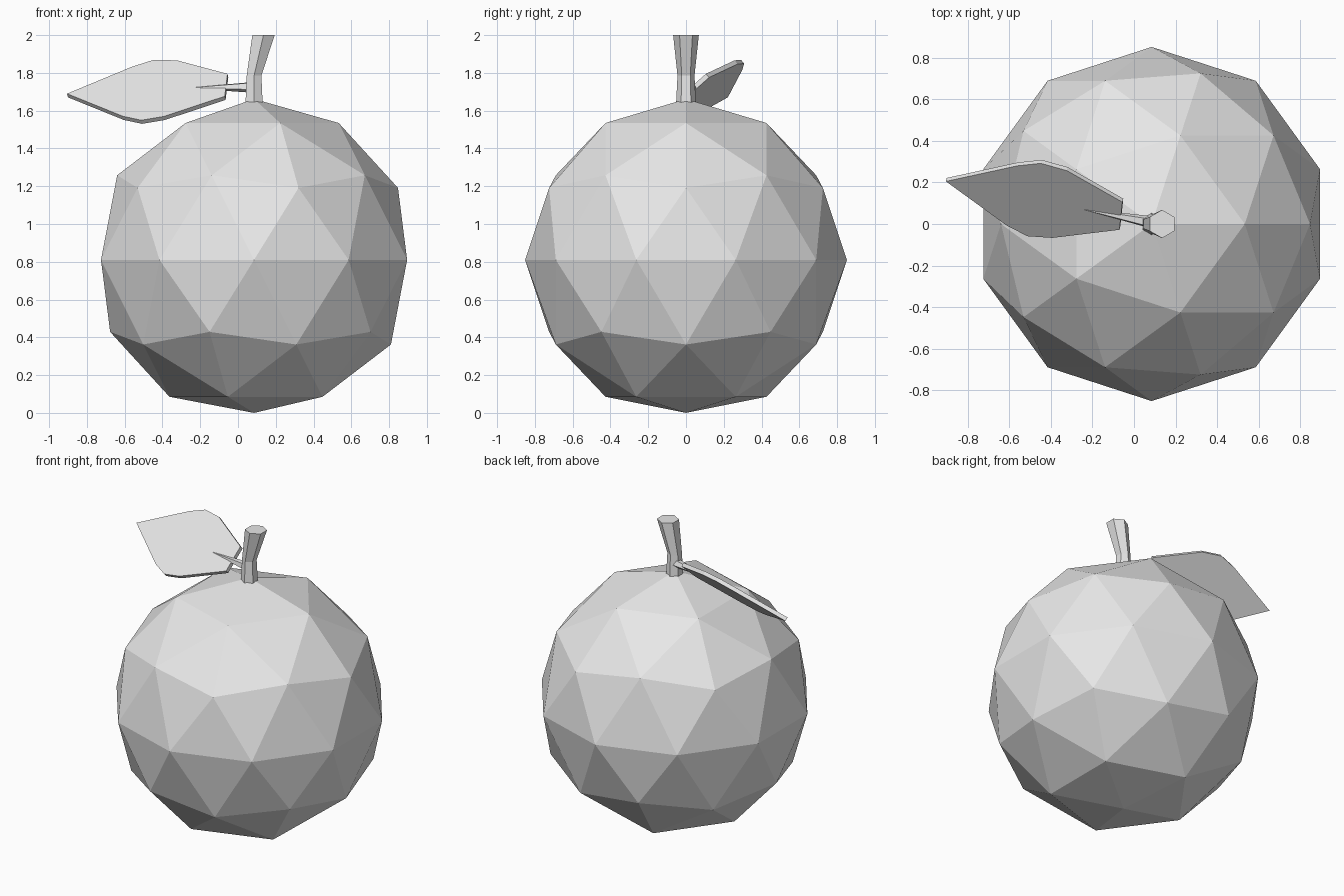
import bpy, bmesh, math
from mathutils import Vector

cube = bpy.data.objects.get("Cube")
if cube:
    bpy.data.objects.remove(cube, do_unlink=True)

grey = bpy.data.materials.new("plain_grey")
grey.use_nodes = True
grey.diffuse_color = (0.8, 0.8, 0.8, 1)
grey.node_tree.nodes["Principled BSDF"].inputs["Base Color"].default_value = grey.diffuse_color


def finish(name, bm):
    """Turn a bmesh into a flat-shaded object."""
    bmesh.ops.recalc_face_normals(bm, faces=bm.faces)
    mesh = bpy.data.meshes.new(name)
    bm.to_mesh(mesh)
    bm.free()
    mesh.materials.append(grey)
    obj = bpy.data.objects.new(name, mesh)
    bpy.context.collection.objects.link(obj)
    return obj


def tube(name, rings, sides, axis):
    """Loft polygon rings (centre, radius) lying square to the given axis."""
    bm = bmesh.new()
    turn = Vector((0, 0, 1)).rotation_difference(Vector(axis))
    loops = []
    for centre, radius in rings:
        loop = []
        for i in range(sides):
            a = math.pi / 2 + math.tau * i / sides
            offset = turn @ Vector((radius * math.cos(a), radius * math.sin(a), 0))
            loop.append(bm.verts.new(Vector(centre) + offset))
        loops.append(loop)
    for low, high in zip(loops, loops[1:]):
        for i in range(sides):
            j = (i + 1) % sides
            bm.faces.new((low[i], low[j], high[j], high[i]))
    bm.faces.new(loops[0])
    bm.faces.new(loops[-1])
    return finish(name, bm)


# Fruit: faceted ball with the bottom point pressed in to rest on the ground
bm = bmesh.new()
bmesh.ops.create_icosphere(bm, subdivisions=2, radius=0.852)
bmesh.ops.translate(bm, verts=bm.verts, vec=(0.085, 0, 0.81))
min(bm.verts, key=lambda v: v.co.z).co.z = 0
finish("fruit", bm)

# Stem: six-sided, bent towards +x and flared at the top
tube("stem", [((0.085, 0, 1.625), 0.053),
              ((0.085, 0, 1.785), 0.045),
              ((0.135, 0, 2.0), 0.068)], 6, (0, 0, 1))

# Leaf stalk: thin spike from the stem onto the leaf
root, tip = Vector((0.07, 0.01, 1.725)), Vector((-0.25, 0.073, 1.72))
tube("leaf_stalk", [(root, 0.03), (tip, 0.002)], 5, tip - root)

# Leaf: flat tilted outline, given thickness away from its front face
base = Vector((-0.063, 0.038, 1.735))
along = Vector((-0.842, 0.167, -0.045))
across = Vector((0.015, 0.14, 0.125))
outline = [(0, 0.48), (0.33, 1.17), (0.48, 1.24), (0.61, 1.0), (1, 0),
           (0.63, -1.09), (0.51, -1.3), (0.37, -1.19), (0, -0.47)]
bm = bmesh.new()
face = bm.faces.new([bm.verts.new(base + along * t + across * s) for t, s in outline])
back = along.cross(across).normalized() * 0.026
extruded = bmesh.ops.extrude_face_region(bm, geom=[face], use_keep_orig=True)
moved = [v for v in extruded["geom"] if isinstance(v, bmesh.types.BMVert)]
bmesh.ops.translate(bm, verts=moved, vec=back)
finish("leaf", bm)
